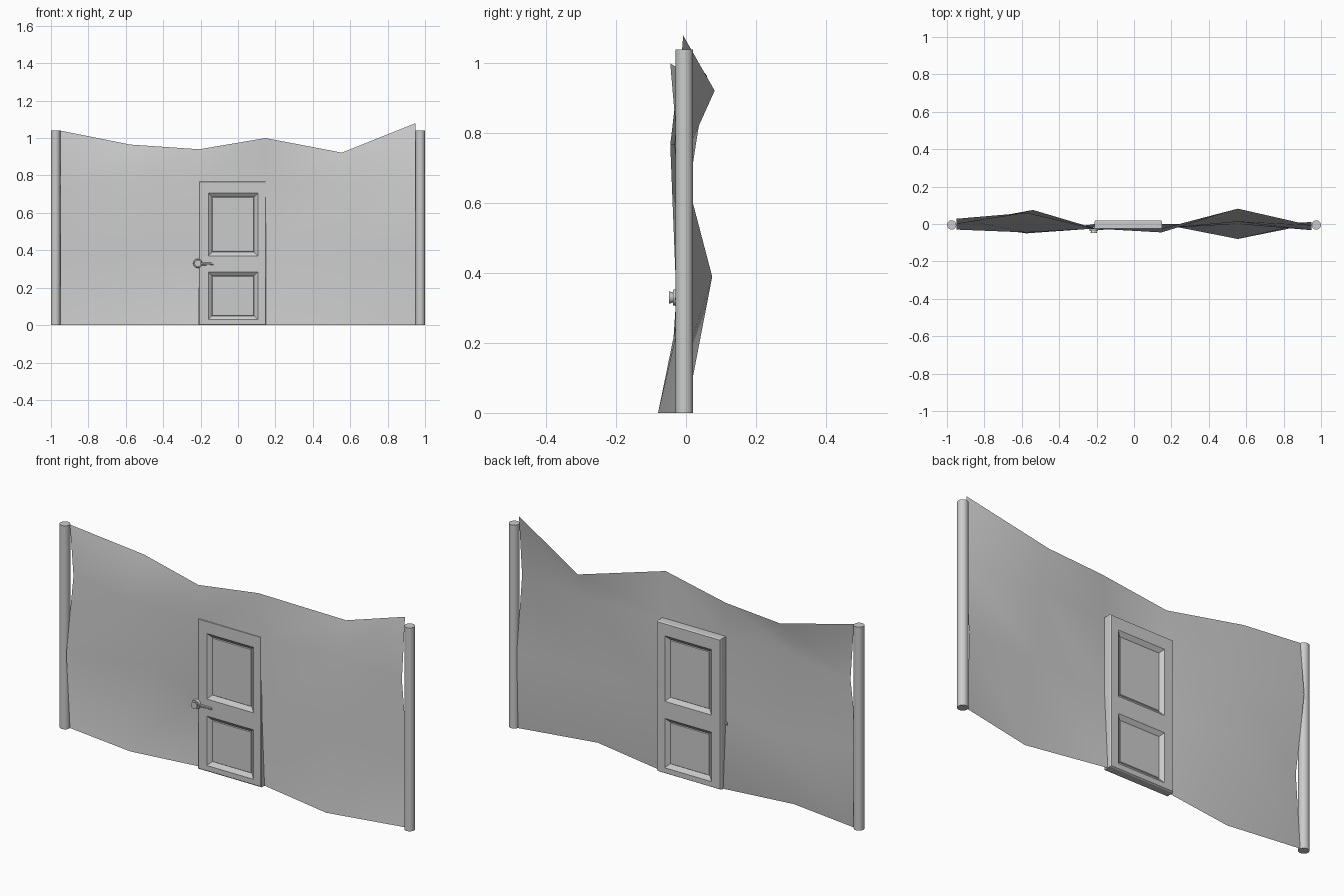
import bpy, bmesh
from math import pi
from mathutils import Matrix

if "Cube" in bpy.data.objects:
    bpy.data.objects.remove(bpy.data.objects["Cube"])


def finish(name, bm, smooth=None):
    bmesh.ops.recalc_face_normals(bm, faces=bm.faces)
    me = bpy.data.meshes.new(name)
    bm.to_mesh(me)
    bm.free()
    ob = bpy.data.objects.new(name, me)
    bpy.context.collection.objects.link(ob)
    if smooth:
        bpy.ops.object.select_all(action='DESELECT')
        bpy.context.view_layer.objects.active = ob
        ob.select_set(True)
        bpy.ops.object.shade_smooth_by_angle(angle=smooth)
    return ob


def cylinder(bm, r1, r2, depth, matrix, sides=16):
    bmesh.ops.create_cone(bm, cap_ends=True, segments=sides, radius1=r1,
                          radius2=r2, depth=depth, matrix=matrix)


# Wavy cloth sheet: coarse grid with an opening for the door
xs = [-0.95, -0.575, -0.207, 0.147, 0.555, 0.95]
mid_xs = [-0.95, -0.54, -0.207, 0.147, 0.555, 0.95]
top_z = [1.04, 0.965, 0.94, 1.0, 0.922, 1.08]
depth = [
    [0.0, -0.05, 0.0, 0.0, -0.08, 0.0],
    [-0.03, 0.075, -0.024, -0.022, 0.0, 0.01],
    [0.028, -0.045, -0.024, -0.025, 0.012, -0.033],
    [0.0, 0.06, -0.025, -0.045, 0.082, -0.008],
]
bm = bmesh.new()
grid = []
for j, ys in enumerate(depth):
    cols = mid_xs if j == 1 else xs
    grid.append([bm.verts.new((cols[i], ys[i], (0, 0.39, 0.767, top_z[i])[j]))
                 for i in range(6)])
for j in range(3):
    for i in range(5):
        if i == 2 and j < 2:
            continue
        bm.faces.new((grid[j][i], grid[j][i + 1], grid[j + 1][i + 1], grid[j + 1][i]))
finish("cloth_wall", bm, pi / 3)

# End poles
for side, label in ((-1, "left"), (1, "right")):
    bm = bmesh.new()
    cylinder(bm, 0.025, 0.025, 1.04,
             Matrix.Translation((side * 0.975, -0.005, 0.52)), 20)
    finish(label + "_pole", bm, pi / 5)

# Door: grid of rails and stiles, with stepped recessed panels on both faces
X = [-0.206, -0.158, 0.106, 0.146]
Z = [0.004, 0.03, 0.283, 0.37, 0.705, 0.766]
bm = bmesh.new()
rims = []
for y, s in ((-0.026, -1), (0.02, 1)):
    v = [[bm.verts.new((x, y, z)) for x in X] for z in Z]
    panels = []
    for j in range(5):
        for i in range(3):
            f = bm.faces.new((v[j][i], v[j][i + 1], v[j + 1][i + 1], v[j + 1][i]))
            f.normal_update()
            if f.normal.y * s < 0:
                f.normal_flip()
            if i == 1 and j in (1, 3):
                panels.append(f)
    # sloped moulding, inner groove, flat panel
    for thick, dip in ((0.022, -0.012), (0.006, -0.004), (0.004, 0.004)):
        bmesh.ops.inset_individual(bm, faces=panels, thickness=thick, depth=dip)
    rims.append([*v[0], *[r[3] for r in v[1:]],
                 *v[5][2::-1], *[v[j][0] for j in range(4, 0, -1)]])


def outer(x, z, y):
    # perimeter vertex pushed out to the full door size for the chamfer
    px = -0.21 if x < -0.2 else 0.15 if x > 0.14 else x
    pz = 0.0 if z < 0.01 else 0.77 if z > 0.76 else z
    return (px, y, pz)


loops = [rims[0],
         [bm.verts.new(outer(p.co.x, p.co.z, -0.023)) for p in rims[0]],
         [bm.verts.new(outer(p.co.x, p.co.z, 0.014)) for p in rims[0]],
         rims[1]]
for a, b in zip(loops, loops[1:]):
    for k in range(len(a)):
        n = (k + 1) % len(a)
        bm.faces.new((a[k], a[n], b[n], b[k]))
finish("door", bm)

# Handle: rose plate, knob and horizontal latch bar
face_y = Matrix.Rotation(pi / 2, 4, 'X')
bm = bmesh.new()
cylinder(bm, 0.025, 0.022, 0.012, Matrix.Translation((-0.215, -0.031, 0.33)) @ face_y, 12)
cylinder(bm, 0.014, 0.018, 0.014, Matrix.Translation((-0.215, -0.042, 0.33)) @ face_y, 12)
finish("door_knob", bm, pi / 6)
bm = bmesh.new()
cylinder(bm, 0.009, 0.007, 0.09,
         Matrix.Translation((-0.175, -0.023, 0.327)) @ Matrix.Rotation(pi / 2, 4, 'Y'), 10)
finish("latch_bar", bm, pi / 6)
